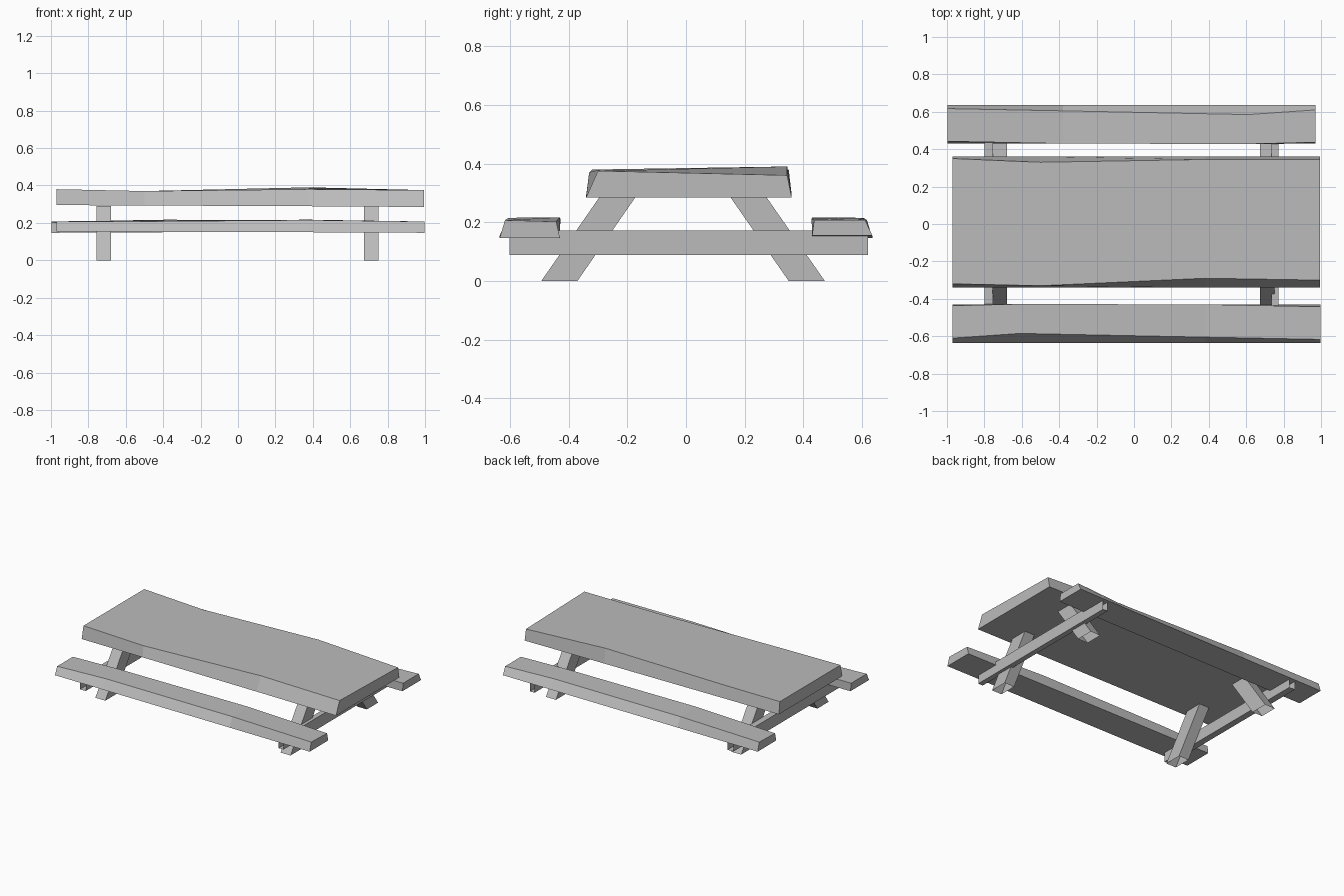
import bpy
import bmesh
from math import pi
from mathutils import Matrix

cube = bpy.data.objects.get("Cube")
if cube:
    bpy.data.objects.remove(cube, do_unlink=True)

# Single weathered grey for the whole table
GREY = (0.5, 0.5, 0.5, 1.0)
grey = bpy.data.materials.new("wood grey")
grey.use_nodes = True
grey.diffuse_color = GREY
grey.node_tree.nodes["Principled BSDF"].inputs["Base Color"].default_value = GREY


def loft(name, sections, capped=True, turn=0.0):
    """Skin a row of four-cornered sections into one flat-shaded part."""
    bm = bmesh.new()
    rings = [[bm.verts.new(p) for p in section] for section in sections]
    for a, b in zip(rings, rings[1:]):
        for i in range(4):
            j = (i + 1) % 4
            bm.faces.new((a[i], a[j], b[j], b[i]))
    if capped:
        bm.faces.new(rings[0][::-1])
        bm.faces.new(rings[-1])
    bmesh.ops.recalc_face_normals(bm, faces=bm.faces)
    bmesh.ops.rotate(bm, verts=bm.verts, cent=(0, 0, 0),
                     matrix=Matrix.Rotation(turn, 3, "Z"))
    mesh = bpy.data.meshes.new(name)
    bm.to_mesh(mesh)
    bm.free()
    mesh.materials.append(grey)
    obj = bpy.data.objects.new(name, mesh)
    bpy.context.collection.objects.link(obj)
    return obj


def plank(name, bottom, stations, turn=0.0):
    """Uneven board along x: each station is x, base z, front y, z, back y, z."""
    y0, y1 = bottom
    loft(name, [[(x, y0, base), (x, y1, base), (x, yb, zb), (x, yf, zf)]
                for x, base, yf, zf, yb, zb in stations], turn=turn)


# Table top
plank("table_top", (-0.34, 0.36), [
    (-0.97, 0.295, -0.32, 0.38, 0.35, 0.38),
    (-0.50, 0.293, -0.33, 0.37, 0.33, 0.37),
    (0.38, 0.289, -0.29, 0.38, 0.345, 0.39),
    (0.995, 0.285, -0.30, 0.375, 0.345, 0.36)])

# Benches: the same board, turned half round for the back
bench = [
    (-0.97, 0.155, -0.61, 0.208, -0.437, 0.208),
    (-0.61, 0.153, -0.585, 0.207, -0.428, 0.212),
    (0.38, 0.15, -0.605, 0.215, -0.43, 0.217),
    (0.998, 0.147, -0.617, 0.207, -0.442, 0.202)]
for name, turn in (("front_bench", 0.0), ("back_bench", pi)):
    plank(name, (-0.635, -0.43), bench, turn)

# Splayed legs and cross beams, hollow with open ends
frames = {"right": ((-0.757, -0.68), (-0.80, -0.755)),
          "left": ((0.674, 0.751), (0.736, 0.773))}
for side, ((x0, x1), (b0, b1)) in frames.items():
    for end, foot, head in (("front", -0.493, -0.292), ("back", 0.35, 0.148)):
        loft(f"{end}_{side}_leg",
             [[(x0, y, z), (x1, y, z), (x1, y + 0.123, z), (x0, y + 0.123, z)]
              for y, z in ((foot, 0.0), (head, 0.29))], capped=False)
    loft(f"{side}_cross_beam",
         [[(b0, y, 0.089), (b1, y, 0.089), (b1, y, 0.171), (b0, y, 0.171)]
          for y in (-0.602, 0.62)], capped=False)
